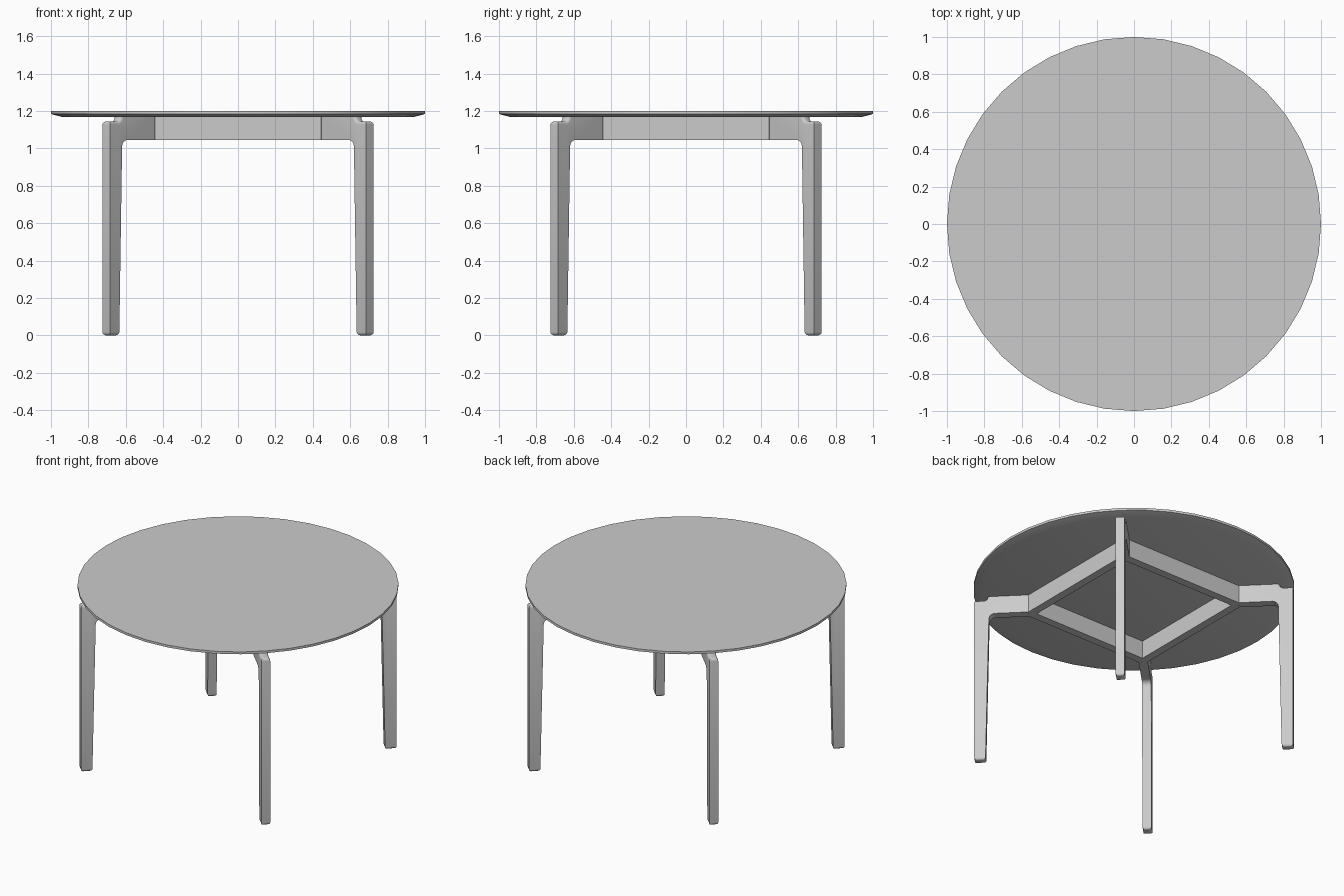
import bpy, bmesh, math
from mathutils import Matrix, Vector

if "Cube" in bpy.data.objects:
    bpy.data.objects.remove(bpy.data.objects["Cube"])

HALF_W = 0.0285          # half the leg width
UNDER = 1.167            # underside of the table top
APRON = 1.045            # underside of apron and leg arms


def finish(bm, name, angle=30):
    bmesh.ops.recalc_face_normals(bm, faces=bm.faces)
    mesh = bpy.data.meshes.new(name)
    bm.to_mesh(mesh)
    bm.free()
    obj = bpy.data.objects.new(name, mesh)
    bpy.context.collection.objects.link(obj)
    bpy.ops.object.select_all(action='DESELECT')
    obj.select_set(True)
    bpy.context.view_layer.objects.active = obj
    bpy.ops.object.shade_smooth_by_angle(angle=math.radians(angle))
    return obj


def prism(points, vec):
    bm = bmesh.new()
    face = bm.faces.new([bm.verts.new(p) for p in points])
    ext = bmesh.ops.extrude_face_region(bm, geom=[face])
    verts = [v for v in ext['geom'] if isinstance(v, bmesh.types.BMVert)]
    bmesh.ops.translate(bm, verts=verts, vec=vec)
    return bm


def arc(cx, cz, rx, rz, a0, a1, n=6):
    return [(cx + rx * math.cos(math.radians(a0 + (a1 - a0) * i / n)),
             cz + rz * math.sin(math.radians(a0 + (a1 - a0) * i / n)))
            for i in range(n + 1)]


# Round top with chamfered underside
bm = bmesh.new()
bmesh.ops.create_cone(bm, cap_ends=True, segments=40, radius1=0.935, radius2=1.0,
                      depth=0.017, matrix=Matrix.Translation((0, 0, UNDER + 0.0085)))
cap = max(bm.faces, key=lambda f: f.calc_center_median().z)
ext = bmesh.ops.extrude_face_region(bm, geom=[cap])
bmesh.ops.translate(bm, vec=(0, 0, 0.016),
                    verts=[v for v in ext['geom'] if isinstance(v, bmesh.types.BMVert)])
bmesh.ops.delete(bm, geom=[cap], context='FACES_ONLY')
finish(bm, "table_top", 15)

# Leg profile (radius, height): arm, inner fillet, tapered post, stepped top
profile = [(0.658, APRON)]
profile += arc(0.868, 1.005, 0.037, 0.04, 90, 0)
profile += [(0.926, 0.0), (0.997, 0.0), (0.997, 1.145)]
profile += arc(0.938, UNDER, 0.024, 0.022, 270, 180, 5)
profile += [(0.658, UNDER)]

rail = [(-0.445, -0.485), (0.445, -0.485), (0.465, -0.465),
        (0.43, -0.43), (-0.43, -0.43), (-0.465, -0.465)]

sides = ("front_right", "back_right", "back_left", "front_left")
for i, side in enumerate(sides):
    # Leg with rounded foot and rounded shoulder
    bm = prism([(r, -HALF_W, z) for r, z in profile], (0, 2 * HALF_W, 0))
    soft = []
    for e in bm.edges:
        a, b = (v.co for v in e.verts)
        foot = max(a.z, b.z) < 0.001
        across = abs(a.y - b.y) > 0.01
        shoulder = min(a.z, b.z) > 1.14 and min(a.x, b.x) > 0.91
        if across:
            shoulder = shoulder and a.x > 0.99
        if foot or shoulder:
            soft.append(e)
    bmesh.ops.bevel(bm, geom=soft, offset=0.018, segments=4, profile=0.5,
                    affect='EDGES', clamp_overlap=True)
    bm.transform(Matrix.Rotation(math.radians(-45 + 90 * i), 4, 'Z'))
    finish(bm, side + "_leg")

    # Mitred apron rail
    bm = prism([(x, y, APRON) for x, y in rail], (0, 0, UNDER - APRON))
    bm.transform(Matrix.Rotation(math.radians(90 * i), 4, 'Z'))
    finish(bm, ("front", "right", "back", "left")[i] + "_apron")
